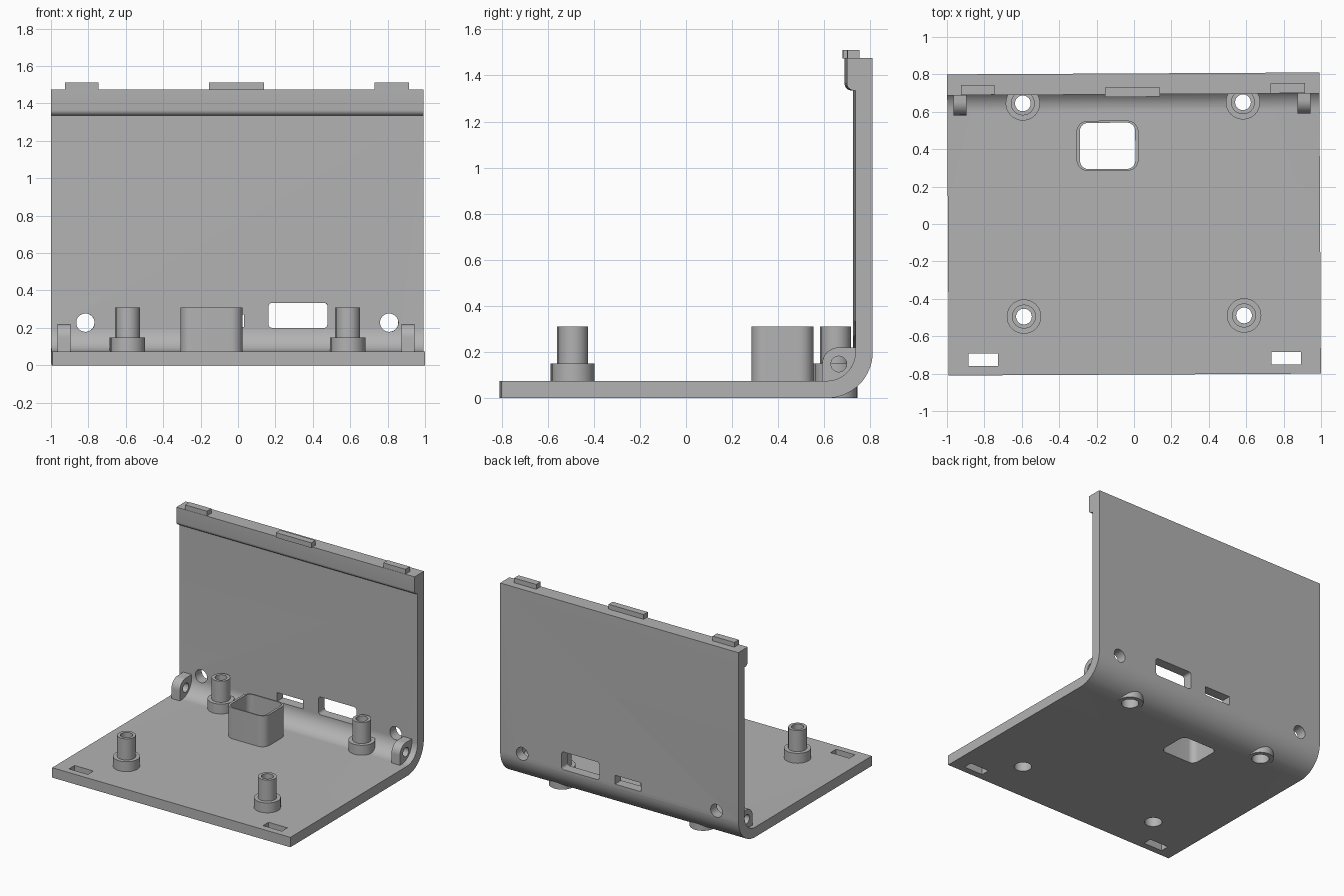
import bpy
import bmesh
from math import cos, sin, radians

if "Cube" in bpy.data.objects:
    bpy.data.objects.remove(bpy.data.objects["Cube"], do_unlink=True)

grey = bpy.data.materials.new("plain_grey")
grey.use_nodes = True
colour = (0.45, 0.45, 0.45, 1)
grey.diffuse_color = colour
grey.node_tree.nodes["Principled BSDF"].inputs["Base Color"].default_value = colour

parts = []


def arc(cx, cy, r, start, end, steps=10):
    angles = [radians(start + (end - start) * i / steps) for i in range(steps + 1)]
    return [(cx + r * cos(a), cy + r * sin(a)) for a in angles]


def circle(cx, cy, r, steps=40):
    return arc(cx, cy, r, 0, 360, steps)[:-1]


def rect(x0, x1, y0, y1, r=0):
    if not r:
        return [(x0, y0), (x1, y0), (x1, y1), (x0, y1)]
    return (arc(x1 - r, y1 - r, r, 0, 90) + arc(x0 + r, y1 - r, r, 90, 180)
            + arc(x0 + r, y0 + r, r, 180, 270) + arc(x1 - r, y0 + r, r, 270, 360))


def prism(name, outline, axis, low, high):
    """Extrude a flat outline along an axis."""
    place = {"x": lambda a, b, t: (t, a, b),
             "y": lambda a, b, t: (a, t, b),
             "z": lambda a, b, t: (a, b, t)}[axis]
    bm = bmesh.new()
    face = bm.faces.new([bm.verts.new(place(a, b, low)) for a, b in outline])
    grown = bmesh.ops.extrude_face_region(bm, geom=[face])
    moved = [v for v in grown["geom"] if isinstance(v, bmesh.types.BMVert)]
    bmesh.ops.translate(bm, verts=moved, vec=place(0, 0, high - low))
    bmesh.ops.recalc_face_normals(bm, faces=bm.faces)
    mesh = bpy.data.meshes.new(name)
    bm.to_mesh(mesh)
    bm.free()
    obj = bpy.data.objects.new(name, mesh)
    bpy.context.scene.collection.objects.link(obj)
    return obj


def solid(name, outline, axis, low, high):
    obj = prism(name, outline, axis, low, high)
    obj.data.materials.append(grey)
    parts.append(obj)
    return obj


def cut(targets, outline, axis, low, high):
    """Cut a prism out of every target, then drop the cutter."""
    cutter = prism("cutter", outline, axis, low, high)
    cutter.hide_render = True
    for target in targets:
        mod = target.modifiers.new("cut", "BOOLEAN")
        mod.operation = "DIFFERENCE"
        mod.solver = "EXACT"
        mod.object = cutter
        bpy.context.view_layer.update()
        graph = bpy.context.evaluated_depsgraph_get()
        mesh = bpy.data.meshes.new_from_object(target.evaluated_get(graph))
        target.modifiers.clear()
        target.data = mesh
    bpy.data.objects.remove(cutter, do_unlink=True)


# Floor, rounded corner, back wall and thick top lip as one bent shell
profile = ([(-0.805, 0)] + arc(0.605, 0.2, 0.2, 270, 360, 16)
           + [(0.805, 1.475), (0.693, 1.475)]
           + arc(0.723, 1.365, 0.03, 180, 270, 6) + [(0.73, 1.335)]
           + arc(0.605, 0.2, 0.125, 360, 270, 16) + [(-0.805, 0.075)])
shell = solid("bent_shell", profile, "x", -0.995, 0.995)

# Stepped screw posts with a through hole and a recess below
for row, y, bottom in (("front", -0.492, 0.02), ("rear", 0.648, 0.0)):
    for side, x in (("left", 0.586), ("right", -0.591)):
        base = solid(f"{row}_{side}_post_base", circle(x, y, 0.092), "z", bottom, 0.15)
        post = solid(f"{row}_{side}_post", circle(x, y, 0.064), "z", 0.14, 0.31)
        cut([shell, base, post], circle(x, y, 0.042), "z", -0.1, 0.4)
        cut([shell, base], circle(x, y, 0.06), "z", -0.1, 0.11)

# Rounded square tube, open through the floor
tube = solid("square_tube", rect(-0.305, 0.026, 0.285, 0.553, 0.06), "z", 0.03, 0.31)
cut([shell, tube], rect(-0.287, 0.009, 0.295, 0.542, 0.045), "z", -0.1, 0.4)

# Pivot tabs in the corner
tab_outline = (arc(0.658, 0.148, 0.072, 90, 180, 12)
               + [(0.586, 0.065), (0.66, 0.06), (0.75, 0.15), (0.75, 0.22)])
for side, x in (("left", 0.912), ("right", -0.927)):
    tab = solid(f"{side}_pivot_tab", tab_outline, "x", x - 0.035, x + 0.035)
    cut([tab], circle(0.658, 0.148, 0.034), "x", x - 0.1, x + 0.1)

# Round wall holes and floor slots
for sign in (-1, 1):
    cut([shell], circle(0.812 * sign, 0.228, 0.049), "y", 0.6, 0.9)
    cut([shell], rect(0.81 * sign - 0.079, 0.81 * sign + 0.079, -0.755, -0.688),
        "z", -0.1, 0.2)

# Wall windows
cut([shell], rect(0.167, 0.483, 0.2, 0.334, 0.02), "y", 0.6, 0.9)
cut([shell], rect(-0.18, 0.036, 0.205, 0.272), "y", 0.6, 0.9)

# Raised clips on the top lip
for name, x0, x1, y0, y1 in (("right_clip", -0.922, -0.741, 0.695, 0.748),
                             ("centre_clip", -0.152, 0.142, 0.68, 0.73),
                             ("left_clip", 0.733, 0.918, 0.695, 0.748)):
    solid(name, rect(x0, x1, y0, y1), "z", 1.473, 1.511)

# Smooth curves, sharp edges, and a slight turn of the whole piece
for obj in parts:
    obj.data.shade_smooth()
    obj.data.set_sharp_from_angle(angle=radians(30))
    obj.rotation_euler.z = 0.0052
